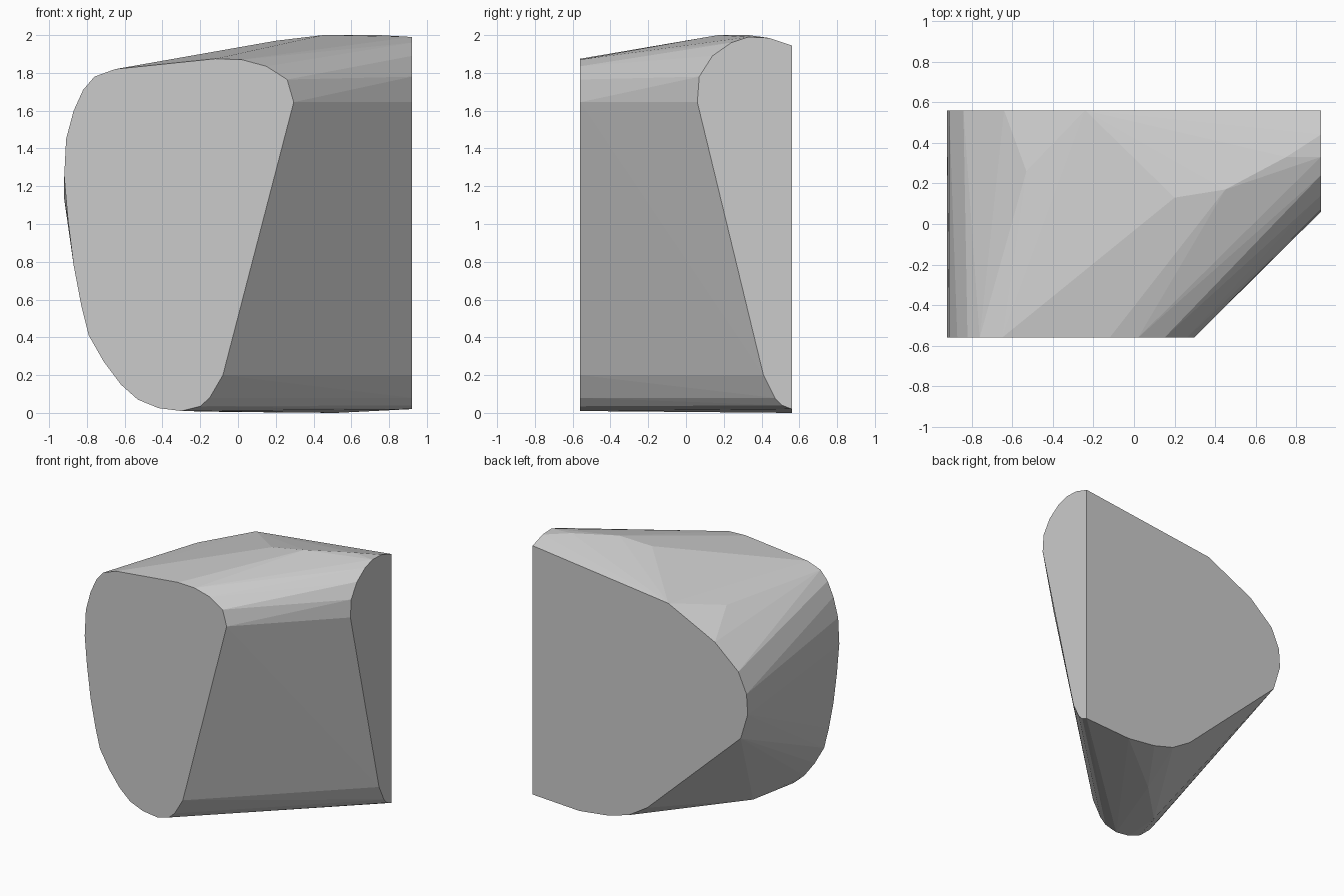
import bpy
import bmesh
from math import radians

default_cube = bpy.data.objects.get("Cube")
if default_cube:
    bpy.data.objects.remove(default_cube, do_unlink=True)

half_width = 0.92
half_depth = 0.56

# Flat front cut, as x and z
front_outline = [
    (-0.92, 1.25), (-0.91, 1.45), (-0.87, 1.6), (-0.82, 1.71),
    (-0.76, 1.78), (-0.65, 1.82), (-0.12, 1.875), (0.02, 1.87),
    (0.15, 1.835), (0.26, 1.765), (0.295, 1.645), (-0.08, 0.2),
    (-0.15, 0.08), (-0.2, 0.035), (-0.3, 0.01), (-0.42, 0.025),
    (-0.53, 0.07), (-0.62, 0.15), (-0.71, 0.27), (-0.79, 0.41),
    (-0.83, 0.57), (-0.87, 0.78), (-0.9, 1.02),
]

# Flat back cut, as x and z
back_outline = [
    (0.92, 1.945), (-0.24, 1.81), (-0.64, 1.615), (-0.84, 1.44),
    (-0.91, 1.285), (-0.92, 1.13), (-0.86, 0.93), (-0.06, 0.18),
    (0.1, 0.08), (0.275, 0.03), (0.52, 0.0), (0.92, 0.02),
]

# Flat left cut, as y and z
left_outline = [
    (0.06, 1.645), (0.07, 1.78), (0.14, 1.89), (0.24, 1.96),
    (0.33, 1.99), (0.44, 1.985), (0.41, 0.2), (0.47, 0.08),
    (0.51, 0.04),
]

# Crown and underside bulges between the cuts
bulges = [
    (0.45, 0.17, 2.0), (0.75, 0.33, 2.0), (0.2, 0.13, 1.97),
    (-0.53, 0.26, 1.76), (-0.05, 0.1, 0.005), (-0.4, -0.25, 0.025),
]


def make_material(name, colour):
    material = bpy.data.materials.new(name)
    material.use_nodes = True
    material.diffuse_color = colour
    shader = next(node for node in material.node_tree.nodes
                  if node.type == "BSDF_PRINCIPLED")
    shader.inputs["Base Color"].default_value = colour
    return material


def make_hull(name, points, material):
    """Wrap a taut convex skin around the given points."""
    mesh = bpy.data.meshes.new(name)
    bm = bmesh.new()
    for point in points:
        bm.verts.new(point)
    hull = bmesh.ops.convex_hull(bm, input=bm.verts[:])
    leftovers = {item for item in hull["geom_interior"] + hull["geom_unused"]
                 if isinstance(item, bmesh.types.BMVert)}
    bmesh.ops.delete(bm, geom=list(leftovers), context="VERTS")
    # Join the triangles of each flat cut into one face
    bmesh.ops.dissolve_limit(bm, angle_limit=radians(0.5),
                             verts=bm.verts[:], edges=bm.edges[:])
    bmesh.ops.recalc_face_normals(bm, faces=bm.faces[:])
    bm.to_mesh(mesh)
    bm.free()
    mesh.materials.append(material)
    obj = bpy.data.objects.new(name, mesh)
    bpy.context.collection.objects.link(obj)
    return obj


points = [(x, -half_depth, z) for x, z in front_outline]
points += [(x, half_depth, z) for x, z in back_outline]
points += [(half_width, y, z) for y, z in left_outline]
points += bulges

make_hull("cut_stone_block", points, make_material("plain grey", (0.6, 0.6, 0.6, 1.0)))
